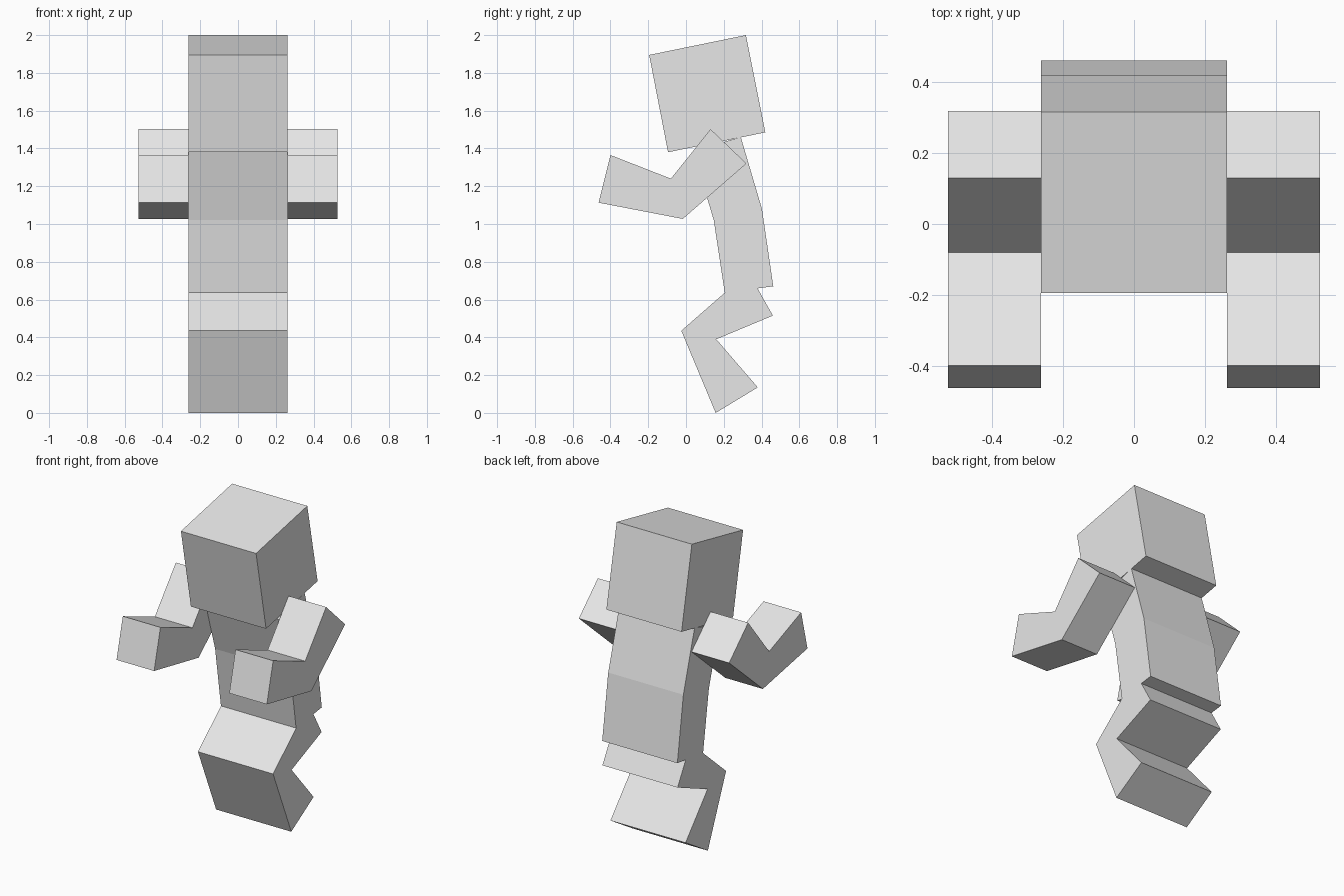
import bpy
import bmesh

cube = bpy.data.objects.get("Cube")
if cube:
    bpy.data.objects.remove(cube, do_unlink=True)

# Single plain grey
grey = bpy.data.materials.new("plain grey")
grey.use_nodes = True
grey.diffuse_color = (0.8, 0.8, 0.8, 1)
grey.node_tree.nodes["Principled BSDF"].inputs["Base Color"].default_value = (0.8, 0.8, 0.8, 1)

W = 0.263  # half the body width, and the width of each limb


def slab(name, profile, x0, x1):
    """Extrude a side profile of (y, z) points from x0 to x1."""
    bm = bmesh.new()
    face = bm.faces.new([bm.verts.new((x0, y, z)) for y, z in profile])
    moved = bmesh.ops.extrude_face_region(bm, geom=[face])["geom"]
    verts = [g for g in moved if isinstance(g, bmesh.types.BMVert)]
    bmesh.ops.translate(bm, verts=verts, vec=(x1 - x0, 0, 0))
    bmesh.ops.recalc_face_normals(bm, faces=bm.faces)
    mesh = bpy.data.meshes.new(name)
    bm.to_mesh(mesh)
    bm.free()
    mesh.materials.append(grey)
    obj = bpy.data.objects.new(name, mesh)
    bpy.context.collection.objects.link(obj)
    return obj


# Head, tipped forward
slab("head", [(-0.195, 1.895), (0.317, 2.0), (0.42, 1.485), (-0.095, 1.38)], -W, W)

# Torso, bent at the waist
slab("torso", [(0.29, 1.46), (0.402, 1.08), (0.462, 0.67),
               (0.205, 0.637), (0.147, 1.02), (0.038, 1.387)], -W, W)

# Bent limbs, one on each side
arm = [(0.13, 1.502), (0.32, 1.32), (-0.017, 1.027),
       (-0.463, 1.113), (-0.4, 1.365), (-0.08, 1.24)]
leg = [(0.33, 0.745), (0.46, 0.515), (0.16, 0.39), (0.38, 0.135),
       (0.157, 0.0), (-0.025, 0.435)]
for side, s in (("left", 1), ("right", -1)):
    slab(side + "_arm", arm, s * W, s * W * 2)
    slab(side + "_leg", leg, 0, s * W)
